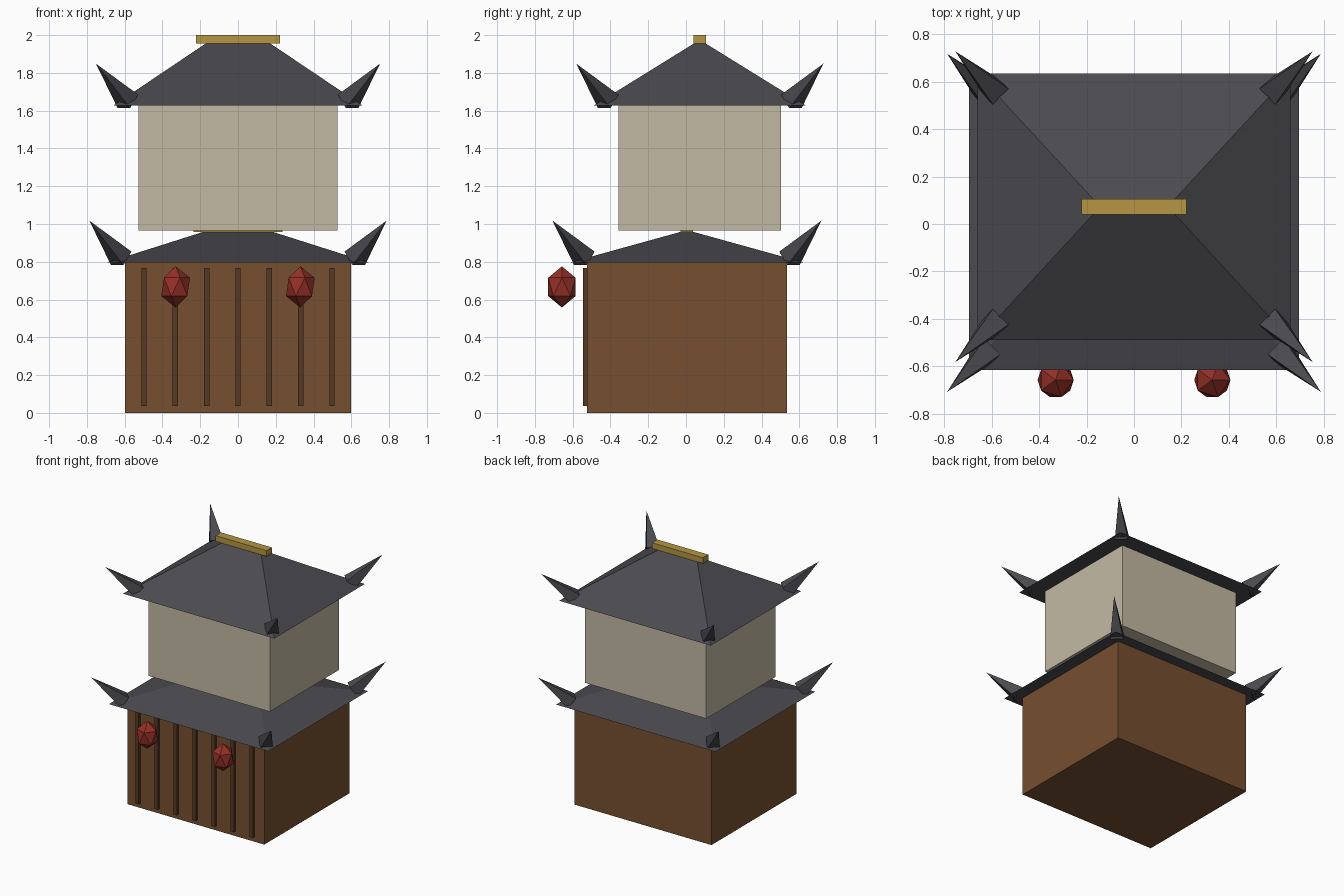
import bpy, bmesh
from mathutils import Matrix, Vector

if "Cube" in bpy.data.objects:
    bpy.data.objects.remove(bpy.data.objects["Cube"], do_unlink=True)


def material(name, rgb):
    m = bpy.data.materials.new(name)
    m.use_nodes = True
    m.diffuse_color = (*rgb, 1)
    bsdf = next(n for n in m.node_tree.nodes if n.type == "BSDF_PRINCIPLED")
    bsdf.inputs["Base Color"].default_value = (*rgb, 1)
    return m


WOOD = material("brown wood", (0.18, 0.08, 0.03))
SLAT = material("dark wood", (0.09, 0.04, 0.017))
PLASTER = material("cream plaster", (0.55, 0.49, 0.37))
TILE = material("slate tile", (0.07, 0.068, 0.078))
GOLD = material("gold", (0.46, 0.305, 0.055))
RED = material("red paper", (0.3, 0.03, 0.02))


def finish(name, bm, mat):
    bmesh.ops.recalc_face_normals(bm, faces=bm.faces)
    mesh = bpy.data.meshes.new(name)
    bm.to_mesh(mesh)
    bm.free()
    mesh.materials.append(mat)
    obj = bpy.data.objects.new(name, mesh)
    bpy.context.collection.objects.link(obj)
    return obj


def box(name, half_x, y0, y1, z0, z1, mat, x=0, top=None):
    """Box around x; top gives smaller half sizes for a tapered top."""
    bm = bmesh.new()
    bmesh.ops.create_cube(bm, size=2)
    cy, half_y = (y0 + y1) / 2, (y1 - y0) / 2
    for v in bm.verts:
        hx, hy = top if top and v.co.z > 0 else (half_x, half_y)
        v.co = (x + v.co.x * hx, cy + v.co.y * hy, z1 if v.co.z > 0 else z0)
    return finish(name, bm, mat)


def horn(name, base, tip, radius):
    """Four-sided spike with a flat edge facing down and out."""
    axis = tip - base
    side = Vector((0, 0, 1)).cross(axis).normalized()
    rise = axis.normalized().cross(side)
    bm = bmesh.new()
    ring = [bm.verts.new(base + (side * a + rise * b) * radius * 0.707)
            for a, b in ((1, 1), (-1, 1), (-1, -1), (1, -1))]
    point = bm.verts.new(tip)
    bm.faces.new(ring)
    for i in range(4):
        bm.faces.new((ring[i], ring[i - 1], point))
    finish(name, bm, TILE)


def roof(level, half_x, half_y, cy, z0, z1, top):
    """Hipped roof with a gold ridge and a horn on every corner."""
    box(level + "_roof", half_x, cy - half_y, cy + half_y, z0, z1, TILE, top=top)
    box(level + "_ridge", top[0] + 0.05, cy - 0.033, cy + 0.033, z1, z1 + 0.045, GOLD)
    for sx, side in ((1, "left"), (-1, "right")):
        for sy, end in ((-1, "front"), (1, "back")):
            def corner(out, up):
                return Vector((sx * (half_x + out), cy + sy * (half_y + out), z0 + up))
            horn(f"{level}_horn_{end}_{side}", corner(-0.077, 0.022), corner(0.092, 0.222), 0.066)


# Storeys
box("lower_walls", 0.597, -0.525, 0.535, 0, 0.796, WOOD)
box("upper_walls", 0.528, -0.358, 0.502, 0.965, 1.627, PLASTER)

# Roofs
roof("lower", 0.695, 0.62, 0.005, 0.796, 0.958, (0.185, 0.035))
roof("upper", 0.66, 0.562, 0.073, 1.627, 1.955, (0.172, 0.032))

# Front slats
for i in range(7):
    box(f"front_slat_{i + 1}", 0.014, -0.545, -0.52, 0.037, 0.767, SLAT, x=(i - 3) * 0.166)

# Hanging lanterns
for x, side in ((0.33, "left"), (-0.33, "right")):
    bm = bmesh.new()
    bmesh.ops.create_icosphere(bm, subdivisions=1, radius=1)
    bmesh.ops.transform(bm, verts=bm.verts, matrix=Matrix.Translation((x, -0.657, 0.667))
                        @ Matrix.Diagonal((0.085, 0.085, 0.109, 1)))
    finish(side + "_lantern", bm, RED)
